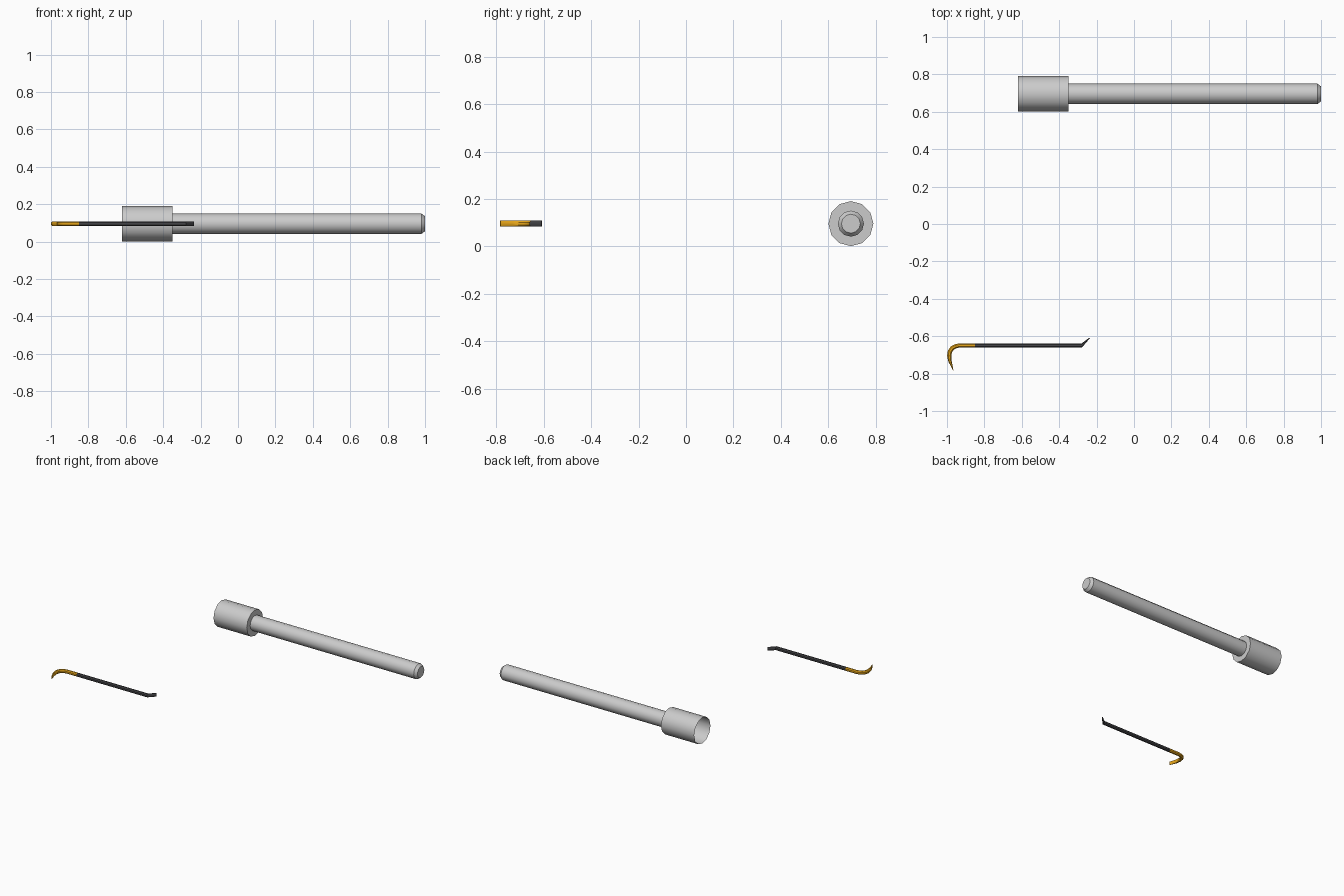
import bpy, bmesh, math
from mathutils import Vector

if "Cube" in bpy.data.objects:
    bpy.data.objects.remove(bpy.data.objects["Cube"])

Z = 0.096


def material(name, rgb):
    m = bpy.data.materials.new(name)
    m.diffuse_color = (*rgb, 1)
    m.use_nodes = True
    m.node_tree.nodes["Principled BSDF"].inputs["Base Color"].default_value = m.diffuse_color
    return m


def skin(name, rings, cap_start, cap_end, mats=(), mat_of=None, angle=35):
    """Bridge successive rings of points into one mesh object."""
    bm = bmesh.new()
    loops = [[bm.verts.new(p) for p in ring] for ring in rings]
    n = len(loops[0])
    for i, (a, b) in enumerate(zip(loops, loops[1:])):
        for k in range(n):
            f = bm.faces.new((a[k], a[(k + 1) % n], b[(k + 1) % n], b[k]))
            f.material_index = mat_of(i) if mat_of else 0
    if cap_start:
        bm.faces.new(loops[0])
    if cap_end:
        f = bm.faces.new(loops[-1])
        f.material_index = mat_of(len(loops) - 2) if mat_of else 0
    bmesh.ops.recalc_face_normals(bm, faces=bm.faces)
    me = bpy.data.meshes.new(name)
    bm.to_mesh(me)
    bm.free()
    ob = bpy.data.objects.new(name, me)
    bpy.context.collection.objects.link(ob)
    for m in mats:
        me.materials.append(m)
    bpy.ops.object.select_all(action='DESELECT')
    ob.select_set(True)
    bpy.context.view_layer.objects.active = ob
    bpy.ops.object.shade_smooth_by_angle(angle=math.radians(angle))
    return ob


# Pipe with open socket: (x, radius) profile turned around the x axis
profile = [(-0.62, 0.095), (-0.35, 0.095), (-0.35, 0.055), (0.98, 0.055), (1.0, 0.04)]
SIDES = 12
rings = [[(x, 0.696 + r * math.sin(k * math.tau / SIDES), Z + r * math.cos(k * math.tau / SIDES))
          for k in range(SIDES)] for x, r in profile]
skin("socket_pipe", rings, False, True)

# Pry bar: (x, y, half thickness) along the bar, from chisel end to hooked claw
path = [(-0.237, -0.609, 0.002), (-0.280, -0.650, 0.011), (-0.85, -0.650, 0.011),
        (-0.935, -0.650, 0.011), (-0.955, -0.654, 0.0115), (-0.972, -0.664, 0.012),
        (-0.984, -0.681, 0.012), (-0.988, -0.703, 0.0115), (-0.984, -0.733, 0.009),
        (-0.966, -0.784, 0.001)]
pts = [Vector((x, y, Z)) for x, y, _ in path]
bar = []
for i, p in enumerate(pts):
    t = (pts[min(i + 1, len(pts) - 1)] - pts[max(i - 1, 0)]).normalized()
    side = Vector((-t.y, t.x, 0))
    w, h = path[i][2], 0.0125
    # octagonal section
    sec = [(1, .45), (.45, 1), (-.45, 1), (-1, .45), (-1, -.45), (-.45, -1), (.45, -1), (1, -.45)]
    bar.append([p + side * (w * a) + Vector((0, 0, h * b)) for a, b in sec])
skin("pry_bar", bar, True, True,
     (material("dark_steel", (0.06, 0.06, 0.065)), material("orange_paint", (0.8, 0.38, 0.01))),
     lambda i: 1 if i >= 2 else 0)
